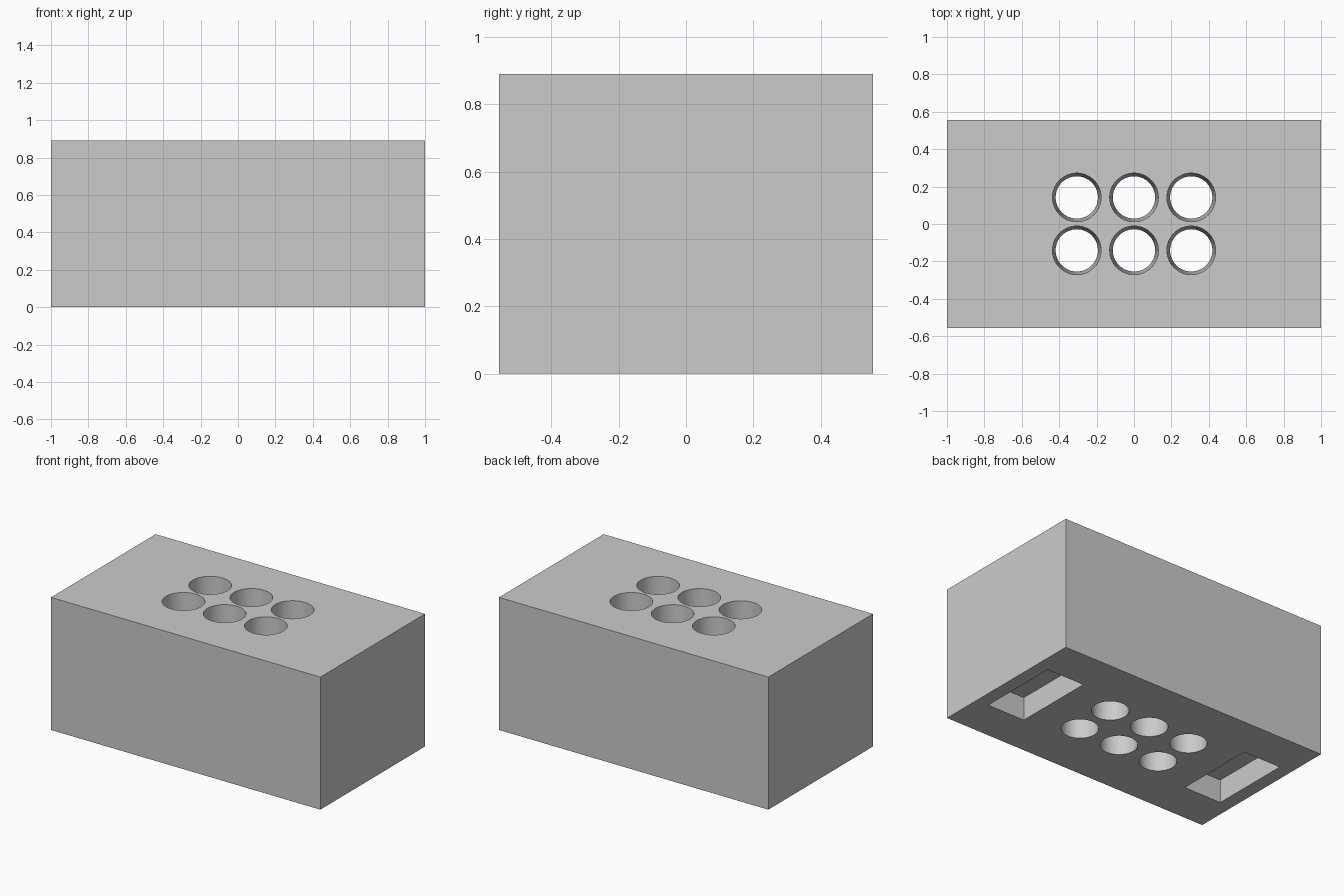
import bpy
import bmesh
import math
from mathutils import Matrix, Vector

cube = bpy.data.objects.get("Cube")
if cube:
    bpy.data.objects.remove(cube, do_unlink=True)

LENGTH, DEPTH, HEIGHT = 2.0, 1.11, 0.89
TOP_RADIUS, BOTTOM_RADIUS = 0.13, 0.113
POCKET_X, POCKET_HEIGHT = 0.77, 0.155
MARGIN = 0.05

grey = bpy.data.materials.new("plain grey")
colour = (0.6, 0.6, 0.6, 1)
grey.diffuse_color = colour
grey.use_nodes = True
grey.node_tree.nodes["Principled BSDF"].inputs["Base Color"].default_value = colour


def add_box(bm, centre, size):
    matrix = Matrix.Translation(centre) @ Matrix.Diagonal(Vector(size)).to_4x4()
    bmesh.ops.create_cube(bm, size=1, matrix=matrix)


def make_object(name, bm):
    mesh = bpy.data.meshes.new(name)
    bm.to_mesh(mesh)
    bm.free()
    mesh.materials.append(grey)
    obj = bpy.data.objects.new(name, mesh)
    bpy.context.collection.objects.link(obj)
    return obj


# Solid block
bm = bmesh.new()
add_box(bm, (0, 0, HEIGHT / 2), (LENGTH, DEPTH, HEIGHT))
block = make_object("block", bm)

# Tapered through holes, in two rows of three
bm = bmesh.new()
flare = (TOP_RADIUS - BOTTOM_RADIUS) / HEIGHT * MARGIN
for x in (-0.306, 0, 0.306):
    for y in (-0.141, 0.142):
        bmesh.ops.create_cone(
            bm, cap_ends=True, segments=64,
            radius1=BOTTOM_RADIUS - flare, radius2=TOP_RADIUS + flare,
            depth=HEIGHT + 2 * MARGIN,
            matrix=Matrix.Translation((x, y, HEIGHT / 2)))

# Rectangular pockets underneath, one at each end
for side in (-1, 1):
    add_box(bm, (side * POCKET_X, 0, (POCKET_HEIGHT - MARGIN) / 2),
            (0.278, 0.555, POCKET_HEIGHT + MARGIN))
cutter = make_object("hole_cutter", bm)
cutter.hide_render = True

# Cut the openings and keep the finished mesh
cut = block.modifiers.new("openings", "BOOLEAN")
cut.operation = "DIFFERENCE"
cut.solver = "EXACT"
cut.object = cutter
graph = bpy.context.evaluated_depsgraph_get()
finished = bpy.data.meshes.new_from_object(block.evaluated_get(graph))
block.modifiers.clear()
block.data = finished
bpy.data.objects.remove(cutter, do_unlink=True)

# Smooth hole walls with crisp rims
bpy.ops.object.select_all(action="DESELECT")
block.select_set(True)
bpy.context.view_layer.objects.active = block
bpy.ops.object.shade_smooth_by_angle(angle=math.radians(30))
